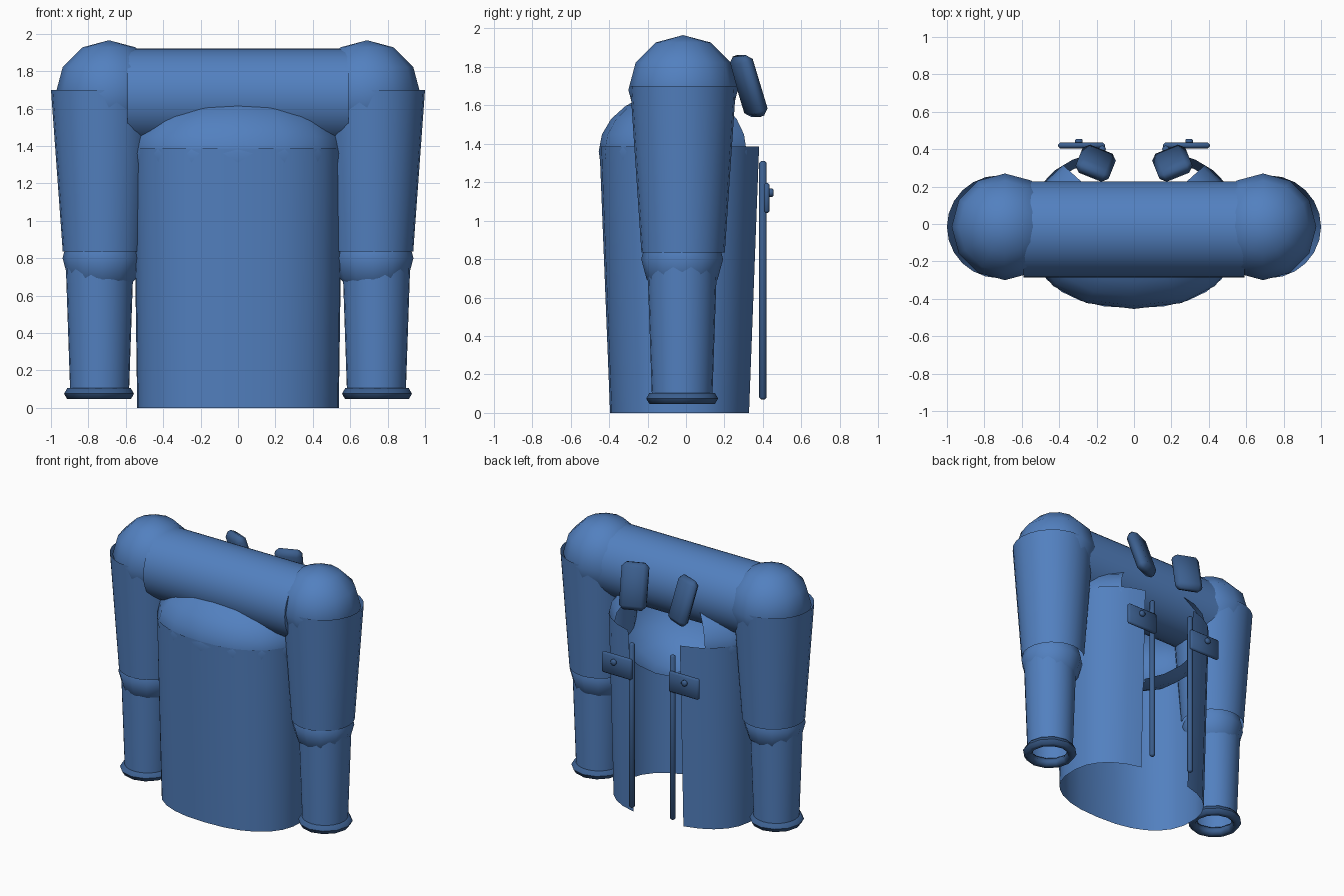
import bpy, bmesh, math
from mathutils import Matrix

if "Cube" in bpy.data.objects:
    bpy.data.objects.remove(bpy.data.objects["Cube"])


def paint(name, colour):
    mat = bpy.data.materials.new(name)
    mat.use_nodes = True
    mat.diffuse_color = colour
    mat.node_tree.nodes["Principled BSDF"].inputs["Base Color"].default_value = colour
    return mat


fabric = paint("fabric_blue", (0.085, 0.217, 0.525, 1))
trim = paint("dark_blue_trim", (0.045, 0.115, 0.275, 1))


def finish(name, bm, mat, matrix=Matrix(), angle=45):
    """Turn a bmesh into a shaded, coloured object."""
    bm.transform(matrix)
    mesh = bpy.data.meshes.new(name)
    bm.to_mesh(mesh)
    bm.free()
    mesh.materials.append(mat)
    obj = bpy.data.objects.new(name, mesh)
    bpy.context.collection.objects.link(obj)
    bpy.ops.object.select_all(action="DESELECT")
    obj.select_set(True)
    bpy.context.view_layer.objects.active = obj
    bpy.ops.object.shade_smooth_by_angle(angle=math.radians(angle))
    return obj


def rounded(value, power):
    return math.copysign(abs(value) ** power, value)


def sheet(name, rings, centre, segs, gap=0, power=1, mat=fabric, angle=45):
    """Open sheet through rings (z, rx, ry), with a gap half-angle at the back.
    A power below one squares the outline off."""
    bm = bmesh.new()
    gap = math.radians(gap)
    count = segs + 1 if gap else segs
    loops = []
    for z, rx, ry in rings:
        angles = [gap + (2 * math.pi - 2 * gap) * i / segs for i in range(count)]
        loops.append([bm.verts.new((centre[0] - rx * rounded(math.sin(a), power),
                                    centre[1] + ry * rounded(math.cos(a), power), z))
                      for a in angles])
    for low, high in zip(loops, loops[1:]):
        for i in range(segs):
            j = (i + 1) % count
            bm.faces.new((low[i], low[j], high[j], high[i]))
    return finish(name, bm, mat, angle=angle)


def ball(name, centre, radius):
    bm = bmesh.new()
    bmesh.ops.create_uvsphere(bm, u_segments=12, v_segments=6, radius=radius)
    return finish(name, bm, fabric, Matrix.Translation(centre))


def slab(name, size, bevel, matrix):
    """Box with chamfered edges."""
    bm = bmesh.new()
    bmesh.ops.create_cube(bm, size=1, matrix=Matrix.Diagonal((*size, 1)))
    bmesh.ops.bevel(bm, geom=bm.edges[:], offset=bevel, segments=1, affect="EDGES")
    return finish(name, bm, trim, matrix, 60)


def rod(name, radius, length, segs, bevel, matrix, mat):
    """Cylinder with optional chamfered rims."""
    bm = bmesh.new()
    bmesh.ops.create_cone(bm, cap_ends=True, segments=segs, radius1=radius, radius2=radius, depth=length)
    rims = [e for e in bm.edges if abs(e.verts[0].co.z - e.verts[1].co.z) < 0.001]
    if bevel:
        bmesh.ops.bevel(bm, geom=rims, offset=bevel, segments=1, affect="EDGES")
    return finish(name, bm, mat, matrix, 50)


# Body panel, open at the back
sheet("body_panel", [(0, 0.54, 0.37), (1.385, 0.56, 0.425)], (0, -0.025), 24, 19, 0.85)

# Domed chest piece with a deeper bowl below its rim, also open at the back
dome = []
for degrees in range(-80, 81, 16):
    a = math.radians(degrees)
    rise = 0.32 if degrees > 0 else 0.43
    dome.append((1.36 + rise * math.sin(a), 0.57 * math.cos(a), 0.427 * math.cos(a)))
sheet("chest_dome", dome, (0, -0.027), 12, 39, 0.88)

# Shoulder yoke
rod("shoulder_yoke", 0.257, 1.18, 32, 0,
    Matrix.Translation((0, -0.03, 1.663)) @ Matrix.Rotation(math.pi / 2, 4, "Y"), fabric)

for side, label in ((1, "left"), (-1, "right")):
    # Sleeve
    ball(label + "_shoulder", (side * 0.69, -0.015, 1.68), 0.285)
    sheet(label + "_upper_sleeve", [(0.835, 0.217, 0.217), (1.70, 0.28, 0.275)],
          (side * 0.72, -0.015), 24)
    ball(label + "_elbow", (side * 0.725, -0.02, 0.80), 0.213)
    sheet(label + "_lower_sleeve", [(0.075, 0.157, 0.157), (0.80, 0.182, 0.182)],
          (side * 0.74, -0.02), 24)

    # Ring cuff: six-sided section swept around the wrist
    section = [(0.153 + 0.034 * math.cos(math.radians(60 * i)),
                0.075 + 0.034 * math.sin(math.radians(60 * i))) for i in range(7)]
    sheet(label + "_cuff", [(z, r, r) for r, z in section], (side * 0.743, -0.02), 12,
          mat=trim, angle=75)

    # Collar flap, leaning back and turned towards the middle
    turn = Matrix.Rotation(side * math.radians(22), 4, "Z") @ Matrix.Rotation(math.radians(18), 4, "X")
    slab(label + "_collar_flap", (0.19, 0.082, 0.33), 0.03,
         Matrix.Translation((side * 0.205, 0.325, 1.70)) @ turn)

    # Fastening strip, tab and stud
    rod(label + "_closure_strip", 0.02, 1.24, 8, 0.01,
        Matrix.Translation((side * 0.17, 0.40, 0.69)), trim)
    slab(label + "_tab", (0.25, 0.03, 0.155), 0.01, Matrix.Translation((side * 0.28, 0.42, 1.118)))
    rod(label + "_stud", 0.022, 0.03, 10, 0.007,
        Matrix.Translation((side * 0.295, 0.44, 1.145)) @ Matrix.Rotation(math.pi / 2, 4, "X"), trim)
